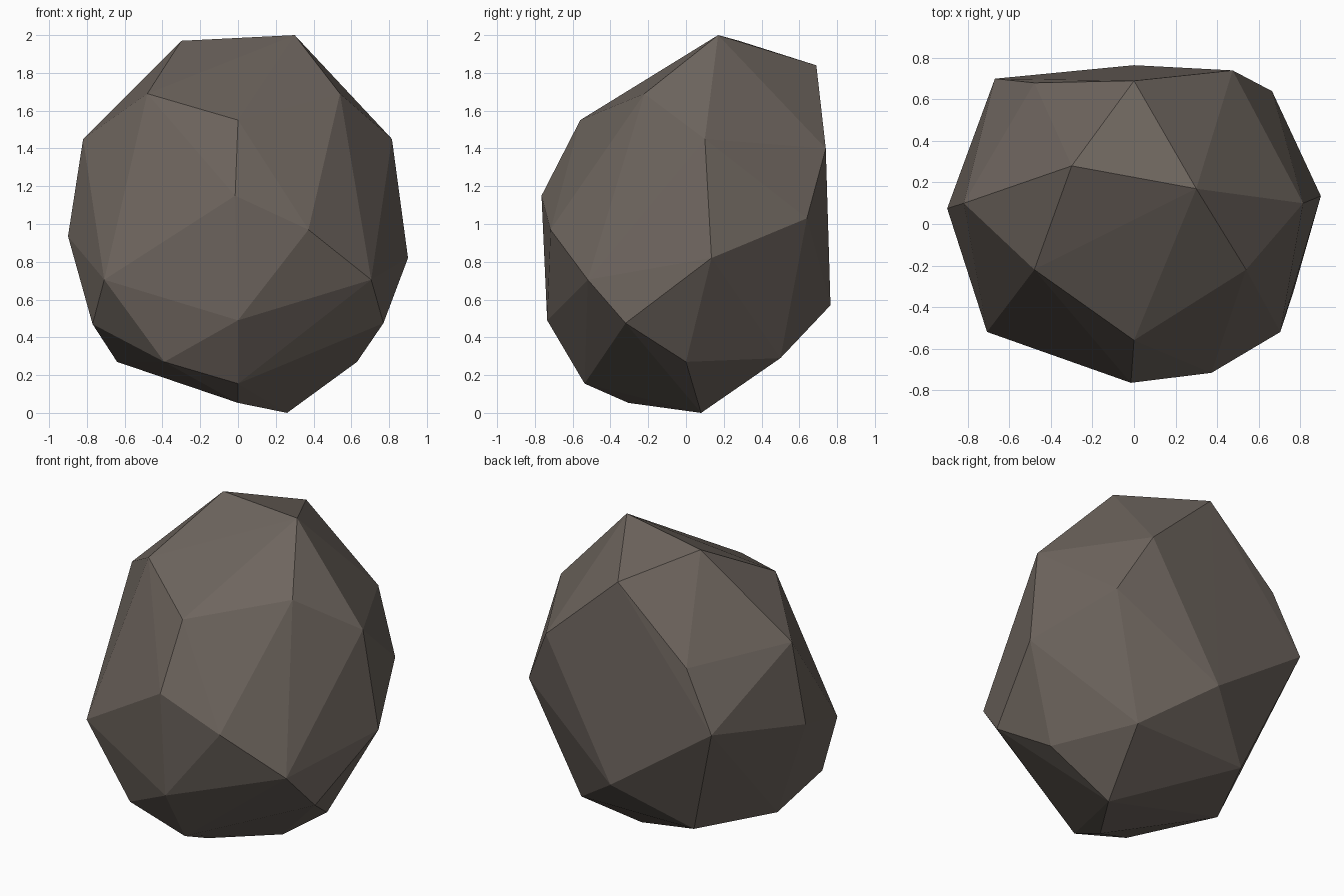
import bpy
import bmesh

if "Cube" in bpy.data.objects:
    bpy.data.objects.remove(bpy.data.objects["Cube"])

# Corner points of the boulder, listed in rings from crown to base
crown = [(-.30, .28, 1.97), (.30, .17, 2.0), (0, .69, 1.84),
         (-.48, -.22, 1.69), (.54, -.22, 1.69), (0, -.56, 1.55)]
shoulder = [(-.82, .10, 1.45), (.815, .10, 1.45),
            (-.48, .68, 1.41), (.475, .74, 1.40), (-.015, -.765, 1.15)]
belly = [(-.67, .70, 1.04), (.665, .64, 1.03), (-.90, .075, .935),
         (.90, .135, .82), (.373, -.717, .97),
         (-.708, -.52, .705), (.705, -.52, .705)]
foot = [(0, .765, .57), (0, -.735, .49), (-.77, -.28, .47), (.77, -.32, .475),
        (-.39, -.535, .27), (-.64, -.01, .27), (.63, 0, .27),
        (-.40, .49, .29), (.39, .50, .29)]
base = [(0, -.537, .155), (0, -.305, .053), (.26, .08, 0)]

# Stone colour
stone = bpy.data.materials.new("grey_brown_stone")
stone.diffuse_color = (.155, .130, .112, 1)
stone.use_nodes = True
stone.node_tree.nodes["Principled BSDF"].inputs["Base Color"].default_value = stone.diffuse_color

# Boulder: tight faceted skin around the corner points
bm = bmesh.new()
for p in crown + shoulder + belly + foot + base:
    bm.verts.new(p)
hull = bmesh.ops.convex_hull(bm, input=bm.verts[:])
loose = [v for v in bm.verts if not v.link_faces]
bmesh.ops.delete(bm, geom=loose, context='VERTS')
bmesh.ops.recalc_face_normals(bm, faces=bm.faces[:])
for f in bm.faces:
    f.smooth = False

mesh = bpy.data.meshes.new("boulder")
bm.to_mesh(mesh)
bm.free()
mesh.materials.append(stone)
boulder = bpy.data.objects.new("boulder", mesh)
bpy.context.collection.objects.link(boulder)
